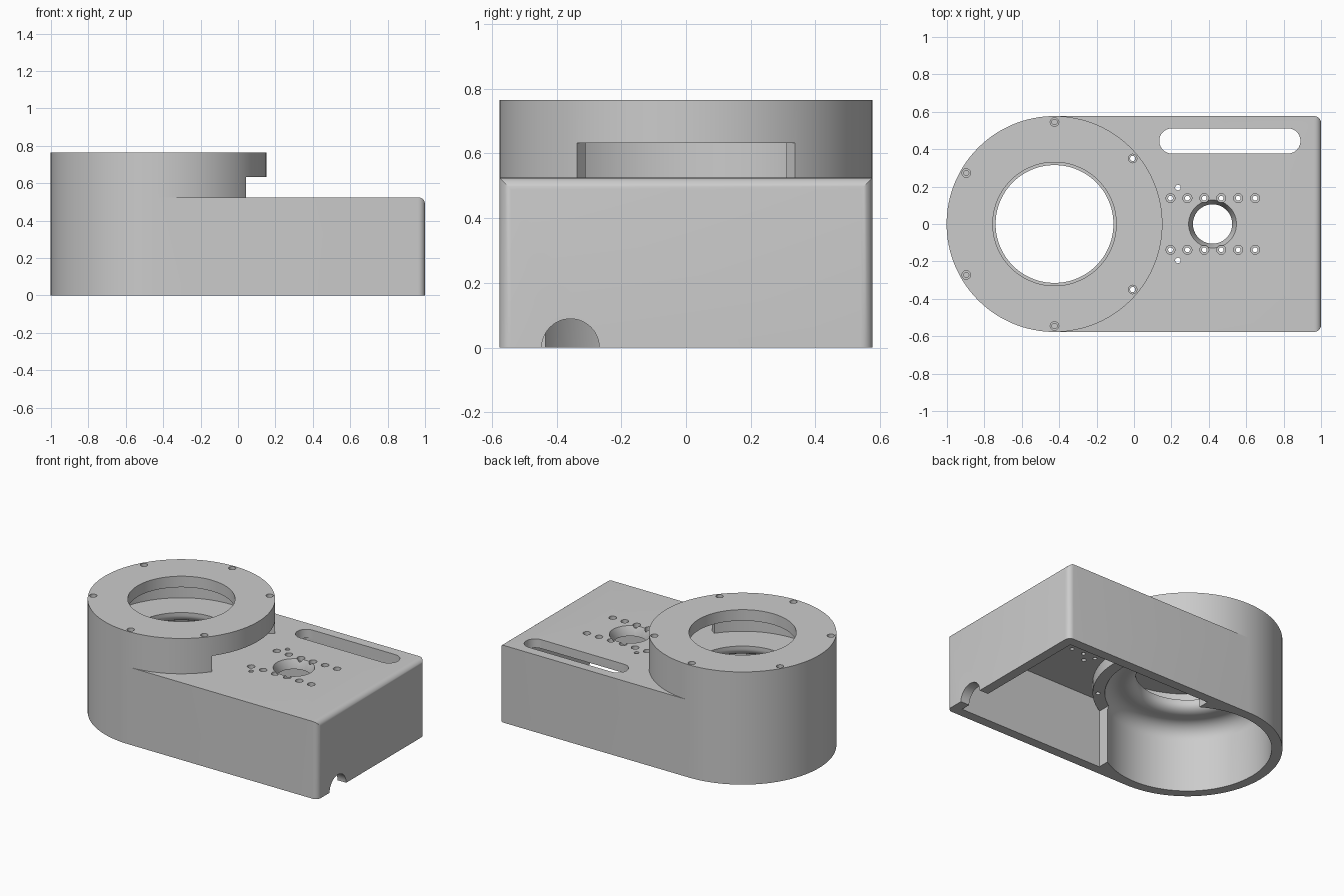
import bpy, bmesh
from math import sin, cos, pi, radians
from mathutils import Matrix

if "Cube" in bpy.data.objects:
    bpy.data.objects.remove(bpy.data.objects["Cube"])

# Main dimensions
CX = -0.425             # axis of the round end
R, R_IN = 0.577, 0.512  # outer and inner radius
DECK, CEIL, TOP = 0.525, 0.45, 0.765
LID = 0.69              # underside of the raised ring


def lathe(bm, profile, x, y=0.0, segs=128):
    """Closed solid of revolution from (radius, z) points, bottom to top."""
    rings = [[bm.verts.new((x + r * cos(2 * pi * i / segs), y + r * sin(2 * pi * i / segs), z))
              for i in range(segs)] for r, z in profile]
    for a, b in zip(rings, rings[1:]):
        for i in range(segs):
            j = (i + 1) % segs
            bm.faces.new((a[i], a[j], b[j], b[i]))
    bm.faces.new(rings[0][::-1])
    bm.faces.new(rings[-1])


def prism(bm, points, z0, z1):
    """Upright extrusion of an outline."""
    low = [bm.verts.new((x, y, z0)) for x, y in points]
    high = [bm.verts.new((x, y, z1)) for x, y in points]
    n = len(points)
    for i in range(n):
        j = (i + 1) % n
        bm.faces.new((low[i], low[j], high[j], high[i]))
    bm.faces.new(low[::-1])
    bm.faces.new(high)


def rect(x0, x1, half):
    return [(x0, -half), (x1, -half), (x1, half), (x0, half)]


def finish(bm, name):
    bmesh.ops.recalc_face_normals(bm, faces=bm.faces)
    mesh = bpy.data.meshes.new(name)
    bm.to_mesh(mesh)
    bm.free()
    obj = bpy.data.objects.new(name, mesh)
    bpy.context.collection.objects.link(obj)
    return obj


def solid(name, build, *args):
    bm = bmesh.new()
    build(bm, *args)
    return finish(bm, name)


def combine(target, tool, operation="DIFFERENCE"):
    """Apply a boolean and remove the tool."""
    tool.hide_render = True
    mod = target.modifiers.new("combine", "BOOLEAN")
    mod.operation, mod.object, mod.solver = operation, tool, "EXACT"
    graph = bpy.context.evaluated_depsgraph_get()
    mesh = bpy.data.meshes.new_from_object(target.evaluated_get(graph))
    target.modifiers.clear()
    target.data = mesh
    bpy.data.objects.remove(tool)


# Box body with three rounded edges on its end
bm = bmesh.new()
prism(bm, rect(CX, 1.0, R), 0, DECK)
end_edges = [e for e in bm.edges if all(v.co.x > 0.99 for v in e.verts)
             and any(v.co.z > 0.1 for v in e.verts)]
bmesh.ops.bevel(bm, geom=end_edges, offset=0.037, segments=6, profile=0.5, affect="EDGES")
housing = finish(bm, "housing")

# Round tower
combine(housing, solid("tower", lathe, [(R, 0), (R, TOP)], CX), "UNION")

# Lower round chamber with a filleted ceiling
F = 0.1
fillet = [(R_IN - F + F * cos(radians(a)), CEIL - F + F * sin(radians(a))) for a in range(0, 91, 10)]
combine(housing, solid("round_chamber", lathe, [(R_IN, -0.1)] + fillet, CX))

# Box chamber, leaving a curved rib under the deck
chamber = solid("box_chamber", prism, rect(-0.154, 0.935, R_IN), -0.1, 0.465)
combine(chamber, solid("rib", lathe, [(R, 0.39), (R, 0.6)], CX))
combine(housing, chamber)

# Upper chamber, its opening in the wall, and the lid hole
combine(housing, solid("upper_chamber", lathe, [(0.53, DECK), (0.53, LID)], CX))
wedge = [(CX + r * cos(a), r * sin(a)) for r, a in
         ((0.45, -0.625), (0.8, -0.625), (0.8, 0.625), (0.45, 0.625))]
combine(housing, solid("wall_opening", prism, wedge, DECK, 0.632))
combine(housing, solid("lid_hole", lathe, [(0.33, 0.6), (0.33, 0.8)], CX))

# Shelf hole, flared on its underside
FLARE = 0.07
flare = [(0.315 + FLARE * (1 - cos(radians(a))), CEIL + 0.055 * (1 + sin(radians(a))))
         for a in range(-90, 1, 10)]
combine(housing, solid("shelf_hole", lathe, [(0.315 + FLARE, 0.4)] + flare + [(0.315, 0.6)], CX))

# Tapered bore in the deck
bore = [(0.105, 0.4), (0.105, 0.47), (0.128, DECK), (0.128, 0.56)]
combine(housing, solid("bore", lathe, bore, 0.42, 0, 64))

# Deck holes: long slot, two rows of screw holes, two pins
bm = bmesh.new()
slot = []
for x, start in ((0.8225, -90), (0.2025, 90)):
    slot += [(x + 0.0675 * cos(radians(start + a)), 0.444 + 0.0675 * sin(radians(start + a)))
             for a in range(0, 181, 12)]
prism(bm, slot, 0.4, 0.56)
for side in (-1, 1):
    for i in range(6):
        lathe(bm, [(0.013, 0.3), (0.013, DECK - 0.03), (0.024, DECK - 0.03), (0.024, 0.56)],
              0.195 + 0.0905 * i, 0.138 * side, 24)
    lathe(bm, [(0.015, 0.4), (0.015, 0.56)], 0.235, 0.195 * side, 24)
combine(housing, finish(bm, "deck_holes"))

# Counterbored screw holes around the lid
bm = bmesh.new()
for angle in (40, 90, 150, 210, 270, 320):
    a = radians(angle)
    bottom = 0.3 if cos(a) > 0.5 else 0.55
    lathe(bm, [(0.014, bottom), (0.014, TOP - 0.04), (0.023, TOP - 0.04), (0.023, 0.8)],
          CX + 0.545 * cos(a), 0.545 * sin(a), 24)
combine(housing, finish(bm, "lid_holes"))

# Cable notch in the end wall
bm = bmesh.new()
bmesh.ops.create_cone(bm, cap_ends=True, segments=48, radius1=0.089, radius2=0.089, depth=0.2,
                      matrix=Matrix.Translation((1.0, -0.357, 0)) @ Matrix.Rotation(pi / 2, 4, "Y"))
combine(housing, finish(bm, "cable_notch"))

# Material and shading
grey = bpy.data.materials.new("plain grey")
grey.use_nodes = True
colour = (0.6, 0.6, 0.6, 1)
grey.diffuse_color = colour
grey.node_tree.nodes["Principled BSDF"].inputs["Base Color"].default_value = colour
housing.data.materials.clear()
housing.data.materials.append(grey)
for face in housing.data.polygons:
    face.material_index = 0
bpy.ops.object.select_all(action="DESELECT")
housing.select_set(True)
bpy.context.view_layer.objects.active = housing
bpy.ops.object.shade_smooth_by_angle(angle=radians(30))
